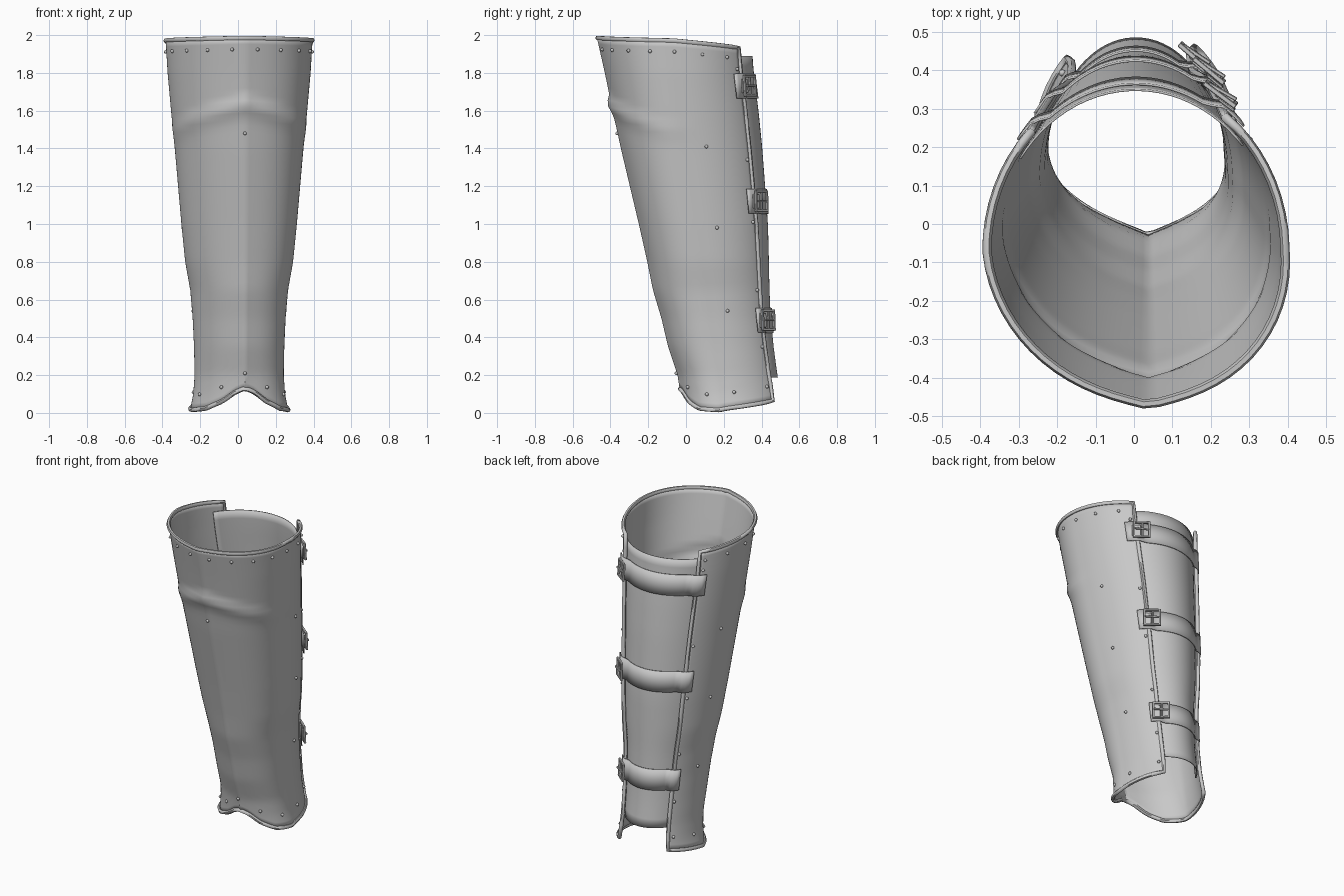
import bpy, bmesh, math
from mathutils import Vector, Matrix

if "Cube" in bpy.data.objects:
    bpy.data.objects.remove(bpy.data.objects["Cube"])

steel = bpy.data.materials.new("grey_steel")
steel.diffuse_color = (0.58, 0.58, 0.58, 1)
steel.use_nodes = True
steel.node_tree.nodes["Principled BSDF"].inputs["Base Color"].default_value = steel.diffuse_color

# Leg sections: height, front y, widest y, back y, half width
SECTIONS = [
    (0.0, -.020, .21, .530, .262), (0.1, -.030, .20, .520, .242),
    (0.2, -.045, .19, .500, .235), (0.35, -.095, .165, .480, .238),
    (0.5, -.130, .14, .465, .245), (0.65, -.175, .12, .458, .258),
    (0.8, -.205, .095, .455, .285), (1.0, -.250, .06, .450, .305),
    (1.4, -.345, .0, .420, .340), (1.6, -.388, -.03, .400, .360),
    (1.8, -.430, -.05, .375, .378), (2.0, -.475, -.07, .360, .390)]
TOP = [(0, 1.986), (90, 1.972), (145, 1.932)]
BOTTOM = [(0, .13), (12, .11), (28, .06), (50, .022), (80, .014), (145, .065)]
LEFT, RIGHT = -135, 143      # plate edges, degrees from the shin ridge


def lerp(rows, x):
    x = max(rows[0][0], min(rows[-1][0], x))
    for a, b in zip(rows, rows[1:]):
        if x <= b[0]:
            f = (x - a[0]) / (b[0] - a[0])
            return [p + (q - p) * f for p, q in zip(a[1:], b[1:])]


def surface(deg, z):
    """Point on the leg shape; 0 degrees is the shin ridge, 90 is +x."""
    yf, yc, yb, w = lerp(SECTIONS, z)
    t = math.radians(deg)
    c = math.cos(t)
    a = abs(math.atan2(math.sin(t), c))
    x = w * math.sin(t) + .005 + .032 * max(c, 0)
    if c > 0:
        y = yc - (yc - yf - .02) * c - .02 * math.exp(-a / .2)
    else:
        y = yc - (yb - yc) * c
    # raised knee crease, dropping towards the sides
    d = z - (1.64 - .13 * min(a / 1.3, 1))
    bump = .022 * math.exp(-(d / (.025 if d > 0 else .05)) ** 2) * max(0, 1 - a / 1.75)
    return Vector((x + bump * math.sin(t), y - bump * c, z))


def frame(deg, z):
    """Tangent, up and outward normal on the leg shape."""
    e = 1.5
    tan = (surface(deg + e, z) - surface(deg - e, z)).normalized()
    up = surface(deg, z + .04) - surface(deg, z - .04)
    n = tan.cross(up).normalized()
    return tan, n.cross(tan).normalized(), n


def on_surface(deg, z, off):
    return surface(deg, z) + frame(deg, z)[2] * off


def add_object(name, bm, smooth=40):
    mesh = bpy.data.meshes.new(name)
    bm.to_mesh(mesh)
    bm.free()
    ob = bpy.data.objects.new(name, mesh)
    bpy.context.collection.objects.link(ob)
    mesh.materials.append(steel)
    if smooth:
        bpy.ops.object.select_all(action='DESELECT')
        ob.select_set(True)
        bpy.context.view_layer.objects.active = ob
        bpy.ops.object.shade_smooth_by_angle(angle=math.radians(smooth))
    return ob


def sheet(name, nu, nv, point, thick):
    """Curved sheet from a grid of points, thickened inwards."""
    bm = bmesh.new()
    g = [[bm.verts.new(point(i / nu, j / nv)) for j in range(nv + 1)] for i in range(nu + 1)]
    for i in range(nu):
        for j in range(nv):
            bm.faces.new((g[i][j], g[i + 1][j], g[i + 1][j + 1], g[i][j + 1]))
    ob = add_object(name, bm)
    m = ob.modifiers.new("thickness", 'SOLIDIFY')
    m.thickness, m.offset = thick, -1
    return ob


def plate_point(u, v):
    deg = LEFT + (RIGHT - LEFT) * u
    lo, hi = lerp(BOTTOM, abs(deg))[0], lerp(TOP, abs(deg))[0]
    return surface(deg, lo + (hi - lo) * v)


# Shin plate, wrapped around and open at the back
sheet("shin_plate", 72, 56, plate_point, .007)

# Rolled rim around all four plate edges
N = 48
loop = ([plate_point(i / N, 1) for i in range(N)] + [plate_point(1, 1 - i / 24) for i in range(24)]
        + [plate_point(1 - i / N, 0) for i in range(N)] + [plate_point(0, i / 24) for i in range(24)])
curve = bpy.data.curves.new("rim_path", 'CURVE')
curve.dimensions = '3D'
curve.bevel_depth, curve.bevel_resolution = .012, 1
spline = curve.splines.new('POLY')
spline.points.add(len(loop) - 1)
for p, co in zip(spline.points, loop):
    p.co = (*co, 1)
spline.use_cyclic_u = True
path = bpy.data.objects.new("rim_path", curve)
bpy.context.collection.objects.link(path)
bm = bmesh.new()
bm.from_mesh(bpy.data.meshes.new_from_object(path))
bpy.data.objects.remove(path)
add_object("rolled_rim", bm, 60)

# Calf panel tucked behind the plate edges
sheet("calf_panel", 24, 32,
      lambda u, v: on_surface(130 + 106 * u, .19 + 1.7 * v, -.016), .006)


# Three straps across the calf, overlapping both plate edges
def strap_point(z):
    def point(u, v):
        deg = 134 + 98 * u
        over = min(1, max(0, abs(deg - 184) - 34) / 6)
        return on_surface(deg, z + .13 * (v - .5), -.008 + .024 * over)
    return point


STRAPS = [1.73, 1.12, .49]
for z in STRAPS:
    sheet("calf_strap", 28, 2, strap_point(z), .006)


def box(bm, mat, size, loc, turn=0):
    bmesh.ops.create_cube(bm, size=1, matrix=mat @ Matrix.Translation(loc)
                          @ Matrix.Rotation(turn, 4, 'Y') @ Matrix.Diagonal((*size, 1)))


# Buckles: frame, centre bar, prong and strap keeper
for z in STRAPS:
    tan, up, n = frame(147, z)
    mat = Matrix((tan, up, n)).transposed().to_4x4()
    mat.translation = on_surface(147, z, .03)
    bm = bmesh.new()
    for s in (-1, 1):
        box(bm, mat, (.10, .013, .013), (0, s * .05, 0))
        box(bm, mat, (.013, .113, .013), (s * .045, 0, 0))
    box(bm, mat, (.011, .10, .012), (.005, 0, -.004))
    box(bm, mat, (.085, .012, .010), (0, 0, .008), .12)
    box(bm, mat, (.05, .075, .008), (-.03, 0, -.012))
    ob = add_object("buckle", bm, 0)
    bev = ob.modifiers.new("soft_edges", 'BEVEL')
    bev.width, bev.segments = .002, 1

# Rivets: top row, bottom row, sides, back edges and shin
spots = [(d, lerp(TOP, abs(d))[0] - .06) for d in range(-130, 141, 20)]
spots += [(d, lerp(BOTTOM, abs(d))[0] + .08) for d in (-128, -100, -65, -30, 0, 30, 65, 100, 137)]
for s in (-1, 1):
    spots += [(s * 105, z) for z in (1.41, .98, .54)]
    edge = RIGHT - 4 if s > 0 else LEFT + 4
    spots += [(edge, z) for z in (1.82, 1.34, 1.01, .65, .35)]
spots.append((0, 1.48))
bm = bmesh.new()
for deg, z in spots:
    bmesh.ops.create_uvsphere(bm, u_segments=8, v_segments=6, radius=.0095,
                              matrix=Matrix.Translation(on_surface(deg, z, .003)))
add_object("rivets", bm, 60)
